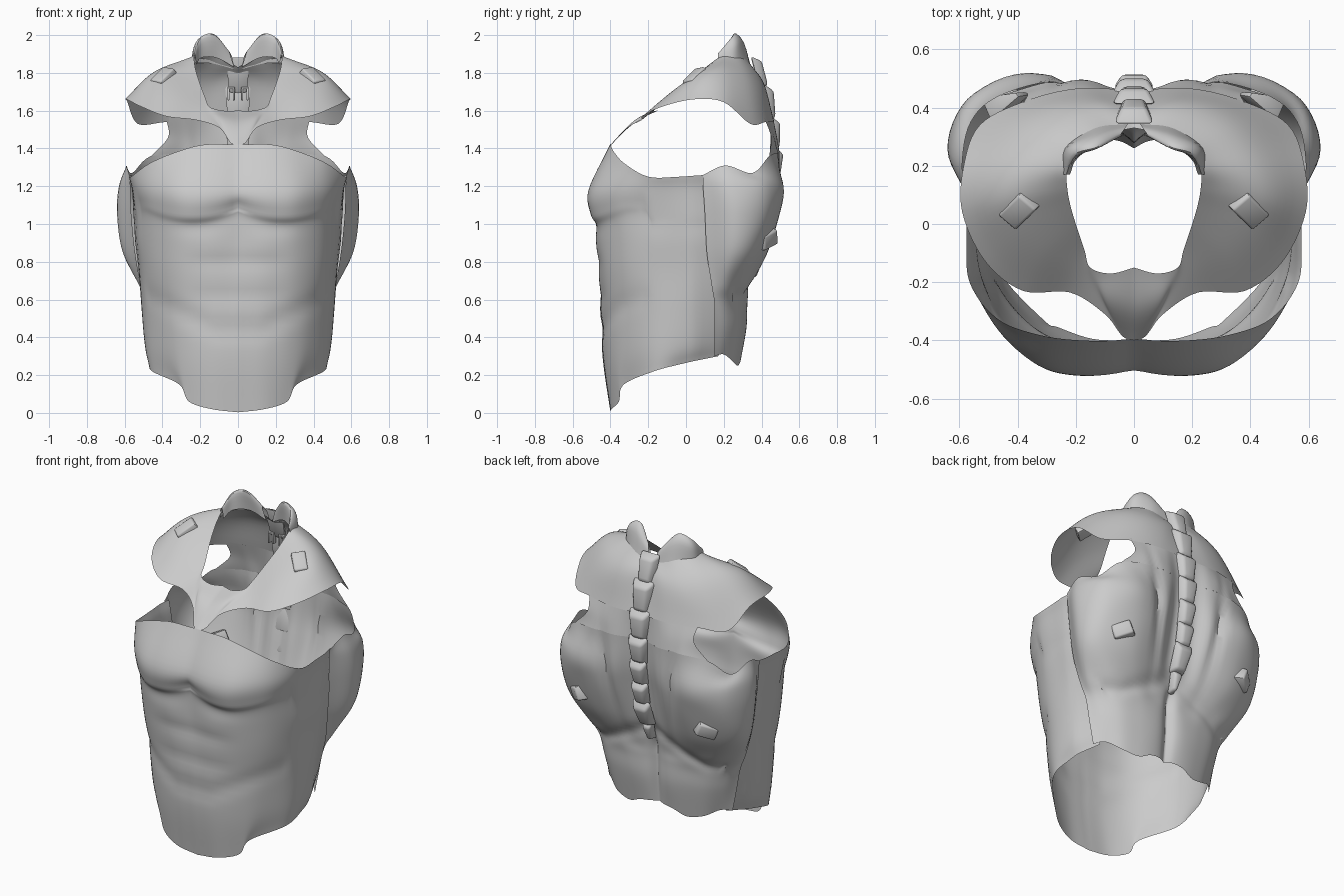
import bpy, bmesh, math
from mathutils import Vector, Matrix


def finish(name, bm, angle=40):
    me = bpy.data.meshes.new(name)
    bm.to_mesh(me)
    bm.free()
    ob = bpy.data.objects.new(name, me)
    bpy.context.collection.objects.link(ob)
    bpy.ops.object.select_all(action='DESELECT')
    bpy.context.view_layer.objects.active = ob
    ob.select_set(True)
    bpy.ops.object.shade_smooth_by_angle(angle=math.radians(angle))
    return ob


def mirror(ob):
    m = ob.modifiers.new("mirror", 'MIRROR')
    m.use_clip = True
    m.merge_threshold = 0.002


def spline(pts, n):
    """Smooth curve through the points, n steps per span."""
    p = [Vector(q) for q in pts]
    p = [2 * p[0] - p[1]] + p + [2 * p[-1] - p[-2]]
    out = []
    for i in range(1, len(p) - 2):
        a, b, c, d = p[i - 1:i + 3]
        for k in range(n):
            t = k / n
            out.append(0.5 * (2 * b + (c - a) * t + (2 * a - 5 * b + 4 * c - d) * t * t
                              + (3 * b - a - 3 * c + d) * t ** 3))
    return out + [p[-2]]


def patch(name, rows, n=5, sculpt=None):
    """Half shell through a small control grid, mirrored across x."""
    fine = [spline(r, n) for r in rows]
    cols = [spline(c, n) for c in zip(*fine)]
    bm = bmesh.new()
    grid = []
    for col in cols:
        for v in col:
            if sculpt:
                sculpt(v)
            v.x = max(v.x, 0)
        grid.append([bm.verts.new(v) for v in col])
    for a, b in zip(grid, grid[1:]):
        for i in range(len(a) - 1):
            bm.faces.new((a[i], b[i], b[i + 1], a[i + 1]))
    mirror(finish(name, bm))


def flat(z, *xy):
    return [(x, y, z) for x, y in xy]


def bell(d, w):
    return math.exp(-(d / w) ** 2)


def place(loc, normal, spin=0):
    q = Vector(normal).to_track_quat('Z', 'Y').to_matrix().to_4x4()
    return Matrix.Translation(loc) @ q @ Matrix.Rotation(math.radians(spin), 4, 'Z')


def block(name, mat, size, taper=0.75, bevel=0.01, mirrored=True, narrow=1):
    """Bevelled tapered block; narrow shrinks one end."""
    bm = bmesh.new()
    bmesh.ops.create_cube(bm, size=1)
    for v in bm.verts:
        if v.co.z > 0:
            v.co.x *= taper
            v.co.y *= taper
        if v.co.y < 0:
            v.co.x *= narrow
        v.co = Vector(a * b for a, b in zip(v.co, size))
    bmesh.ops.bevel(bm, geom=bm.edges[:], offset=bevel, segments=2, affect='EDGES', profile=0.5)
    bm.transform(mat)
    ob = finish(name, bm)
    if mirrored:
        mirror(ob)


# Front shell: centre line to side seam, bottom to top
abdomen = [
    [(0, -.40, .003), (.14, -.395, .02), (.26, -.355, .06), (.31, -.33, .15), (.455, -.17, .22), (.46, -.02, .26), (.43, .16, .30)],
    [(0, -.44, .28), (.14, -.43, .28), (.27, -.385, .28), (.37, -.31, .31), (.475, -.16, .34), (.49, 0, .36), (.45, .16, .38)],
    flat(.55, (0, -.455), (.15, -.445), (.29, -.40), (.40, -.31), (.49, -.16), (.51, 0), (.48, .155)),
    flat(.75, (0, -.46), (.16, -.46), (.31, -.42), (.43, -.32), (.505, -.17), (.525, 0), (.52, .13)),
]
chest = [
    flat(.90, (0, -.465), (.16, -.475), (.31, -.44), (.44, -.335), (.52, -.18), (.54, -.02), (.545, .115)),
    flat(.99, (0, -.47), (.17, -.475), (.32, -.445), (.45, -.34), (.525, -.18), (.545, -.03), (.55, .105)),
    flat(1.05, (0, -.485), (.18, -.505), (.32, -.475), (.46, -.355), (.53, -.19), (.55, -.03), (.555, .10)),
    flat(1.18, (0, -.505), (.18, -.515), (.33, -.48), (.47, -.36), (.55, -.2), (.56, -.04), (.56, .09)),
    [(0, -.40, 1.42), (.18, -.40, 1.42), (.33, -.38, 1.38), (.47, -.325, 1.32), (.565, -.2, 1.25), (.575, -.04, 1.25), (.575, .09, 1.26)],
]


def front_muscles(v):
    """Stomach creases, rib arch, rounded chest muscles; tuck the side seam."""
    if v.y > .05:
        d = v.y - .05
        v.x -= .3 * d
        v.y += d * (.1 + .6 * min(1, max(0, (v.z - .3) / .4)))
    if v.y > -.2:
        return
    for z in (.62, .80):
        v.y += .007 * math.exp(-(v.x / .24) ** 4) * bell(v.z - z, .04)
    v.y += .010 * bell(v.z - .44 - .5 * max(0, v.x - .12), .05)
    if v.z > 1.02:
        v.y += .006 * bell(v.x, .05)
    v.z += .045 * min(1.2, ((v.x - .24) / .22) ** 2) * bell(v.z - 1.02, .11)


patch("front_shell", abdomen + chest, 6, front_muscles)

# Back shell: side seam to spine, flaring into the wide back muscles
loin = [
    [(.43, .15, .30), (.38, .2, .31), (.3, .25, .27), (.2, .275, .25), (.12, .29, .28), (.05, .285, .29), (0, .26, .29)],
    flat(.45, (.46, .15), (.41, .22), (.33, .28), (.22, .31), (.12, .32), (.05, .31), (0, .275)),
    flat(.58, (.485, .15), (.45, .22), (.36, .29), (.23, .32), (.12, .325), (.05, .315), (0, .28)),
    flat(.68, (.515, .135), (.52, .22), (.43, .315), (.28, .345), (.14, .335), (.05, .325), (0, .29)),
]
wide_back = [
    flat(.85, (.545, .11), (.61, .25), (.55, .36), (.37, .43), (.18, .41), (.07, .375), (0, .38)),
    flat(1.05, (.565, .10), (.64, .26), (.57, .42), (.38, .49), (.2, .475), (.08, .42), (0, .43)),
    flat(1.20, (.57, .09), (.63, .24), (.57, .42), (.38, .505), (.2, .495), (.08, .45), (0, .46)),
    [(.575, .09, 1.26), (.59, .21, 1.31), (.56, .35, 1.27), (.46, .44, 1.36), (.25, .495, 1.38), (.07, .465, 1.38), (0, .47, 1.38)],
]


def back_muscles(v):
    """Shoulder blade and spine muscle bulges with grooves between."""
    if v.y < .25:
        return
    v.y += .014 * bell(v.x - .43, .10) * bell(v.z - 1.18, .12)
    v.y += .012 * bell(v.x - .14, .05) * bell(v.z - 1.25, .3)
    v.y -= .022 * bell(v.x - .23 - .12 * (v.z - 1.2), .03) * bell(v.z - 1.15, .28)
    v.y -= .015 * bell(v.z - .62 - .5 * max(0, .35 - v.x), .04)


patch("back_shell", loin + wide_back, 6, back_muscles)

# Upper back between the arm holes
upper = [
    [(.46, .44, 1.36), (.25, .495, 1.38), (.07, .465, 1.38), (0, .47, 1.38)],
    flat(1.46, (.37, .45), (.22, .48), (.07, .46), (0, .47)),
    flat(1.56, (.38, .415), (.2, .455), (.07, .455), (0, .46)),
]
patch("upper_back", upper, 8, back_muscles)

# Shoulder yoke: each column runs outer edge, crown, collar; front to back
yoke = [
    [(0, -.40, 1.42), (0, -.29, 1.53), (0, -.15, 1.60)],
    [(.04, -.385, 1.43), (.085, -.27, 1.55), (.08, -.17, 1.60)],
    [(.10, -.31, 1.51), (.13, -.22, 1.57), (.15, -.15, 1.62)],
    [(.22, -.235, 1.55), (.2, -.16, 1.61), (.17, -.09, 1.66)],
    [(.38, -.23, 1.57), (.32, -.1, 1.68), (.2, 0, 1.74)],
    [(.51, -.13, 1.62), (.40, 0, 1.755), (.22, .07, 1.80)],
    [(.59, .04, 1.66), (.44, .09, 1.80), (.23, .13, 1.85)],
    [(.585, .2, 1.645), (.42, .2, 1.81), (.23, .19, 1.89)],
    [(.53, .34, 1.53), (.36, .32, 1.77), (.2, .26, 1.90)],
    [(.38, .42, 1.54), (.25, .39, 1.75), (.12, .30, 1.90)],
    [(.2, .465, 1.54), (.12, .41, 1.75), (.05, .32, 1.86)],
    [(0, .46, 1.54), (0, .39, 1.76), (0, .33, 1.83)],
]
patch("shoulder_yoke", list(zip(*yoke)), 6)

# Neck pads: rolled petals standing on the back of the collar
patch("neck_pad", [
    [(.245, .17, 1.84), (.24, .26, 1.85), (.14, .33, 1.85), (.02, .345, 1.82)],
    [(.24, .17, 1.89), (.225, .26, 1.95), (.135, .30, 1.97), (.03, .33, 1.88)],
    [(.23, .17, 1.90), (.2, .235, 1.98), (.125, .26, 2.0), (.045, .305, 1.91)],
    [(.22, .17, 1.84), (.195, .225, 1.88), (.115, .28, 1.88), (.02, .31, 1.83)],
], 5)

# Small loops inside the neck
for x, z, w, h in ((.022, 1.685, .01, .06), (.05, 1.685, .01, .06), (.036, 1.72, .038, .01)):
    block("neck_loop", Matrix.Translation((x, .39, z)), (w, .03, h), 1, .002)

# Raised tabs on shoulders and back
block("shoulder_tab", place((.395, .05, 1.775), (.3, -.5, .8), -78), (.14, .09, .05), .85, .008)
block("back_tab", place((.445, .425, .92), (.6, .8, -.2), 20), (.14, .10, .07), .8)

# Spine ridge of overlapping vertebrae
path = [Vector((0, y, z)) for y, z in ((.36, 1.87), (.425, 1.72), (.463, 1.55), (.482, 1.39), (.482, 1.24),
                                       (.465, 1.10), (.445, .97), (.40, .82))]
for i, (a, b) in enumerate(zip(path, path[1:])):
    d = b - a
    n = Vector((0, -d.z, d.y)).normalized()
    m = place((a + b) / 2, n + d.normalized() * .15)
    block("vertebra", m, (.14 + .015 * math.sin(i), d.length * 1.25, .05), .62, .014, False, .75)
block("spine_base", place((0, .365, .77), (0, 1, -.4)), (.08, .15, .05), .6, .012, False, .5)
